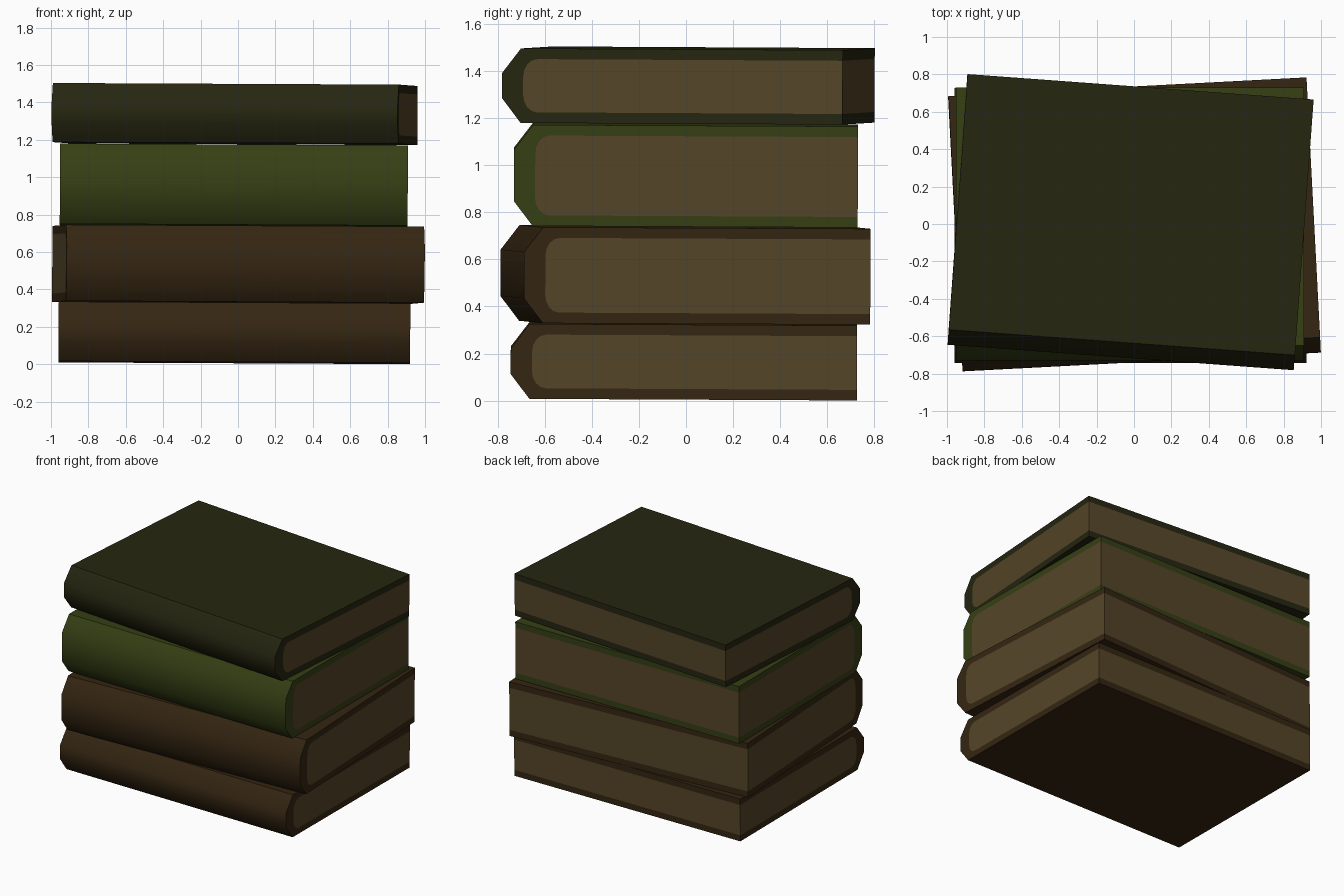
import bpy, bmesh, math
from mathutils import Matrix

if "Cube" in bpy.data.objects:
    bpy.data.objects.remove(bpy.data.objects["Cube"])

def material(name, rgb):
    m = bpy.data.materials.new(name)
    m.diffuse_color = (*rgb, 1)
    m.use_nodes = True
    m.node_tree.nodes["Principled BSDF"].inputs["Base Color"].default_value = m.diffuse_color
    return m

PAPER = material("aged paper", (0.090, 0.060, 0.021))
BROWN = material("brown cover", (0.035, 0.0190, 0.0060))
GREEN = material("green cover", (0.036, 0.050, 0.0070))
DARK = material("dark olive cover", (0.019, 0.019, 0.0055))

# the whole stack leans very slightly to the right and back
TILT = Matrix.Rotation(0.005, 4, 'Y') @ Matrix.Rotation(-0.005, 4, 'X')

def extrude_profile(name, pts, width, mat, matrix):
    """Extrude a closed (y, z) profile along x, centred."""
    bm = bmesh.new()
    face = bm.faces.new([bm.verts.new((-width / 2, y, z)) for y, z in pts])
    res = bmesh.ops.extrude_face_region(bm, geom=[face], use_keep_orig=True)
    moved = [g for g in res['geom'] if isinstance(g, bmesh.types.BMVert)]
    bmesh.ops.translate(bm, vec=(width, 0, 0), verts=moved)
    bmesh.ops.recalc_face_normals(bm, faces=bm.faces[:])
    bm.transform(matrix)
    mesh = bpy.data.meshes.new(name)
    bm.to_mesh(mesh)
    bm.free()
    mesh.materials.append(mat)
    ob = bpy.data.objects.new(name, mesh)
    bpy.context.collection.objects.link(ob)
    bpy.context.view_layer.objects.active = ob
    ob.select_set(True)
    bpy.ops.object.shade_smooth_by_angle(angle=math.radians(45))
    ob.select_set(False)

def book(name, mat, centre, width, depth, z0, z1, turn):
    f, b = -depth / 2, depth / 2
    t, spine = 0.045, 0.09
    # bevelled spine and two boards
    outer = [(b, z0), (f + 0.08, z0), (f, z0 + 0.105),
             (f, z1 - 0.105), (f + 0.08, z1), (b, z1)]
    # rounded inner edge of the page block
    ry, rz = 0.06, 0.075
    low = [(f + spine + ry - ry * math.sin(a), z0 + t + rz - rz * math.cos(a))
           for a in (i * math.pi / 8 for i in range(5))]
    high = [(y, z0 + z1 - z) for y, z in reversed(low)]
    inner = [(b, z0 + t)] + low + high + [(b, z1 - t)]
    m = (TILT @ Matrix.Translation((*centre, 0))
         @ Matrix.Rotation(math.radians(turn), 4, 'Z'))
    extrude_profile(name + "_cover", outer + inner[::-1], width, mat, m)
    extrude_profile(name + "_pages", inner, width, PAPER, m)

book("bottom_book", BROWN, (-0.02, -0.01), 1.88, 1.47, 0.009, 0.327, 0)
book("second_book", BROWN, (0.0, -0.005), 1.917, 1.472, 0.331, 0.738, 3.0)
book("third_book", GREEN, (-0.027, -0.005), 1.86, 1.46, 0.743, 1.172, 0)
book("top_book", DARK, (-0.025, 0.003), 1.855, 1.45, 1.180, 1.496, -4.2)
